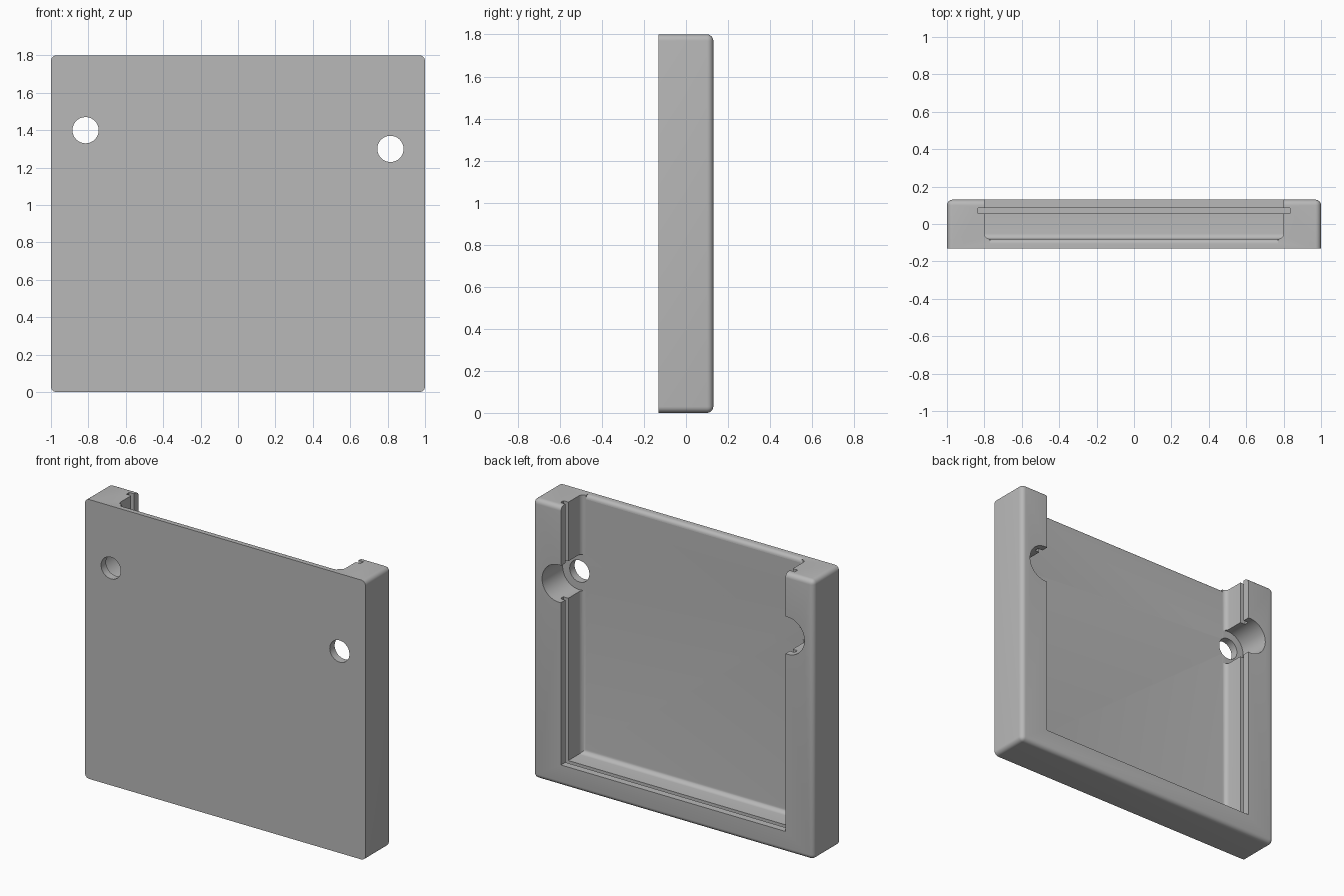
import bpy, bmesh
from math import sin, cos, pi
from mathutils import Matrix, Vector

if "Cube" in bpy.data.objects:
    bpy.data.objects.remove(bpy.data.objects["Cube"], do_unlink=True)

WALL, FLOOR, BACK, TOP = 0.80, -0.08, 0.13, 1.8
LEDGE, FILLET = 0.135, 0.03

grey = bpy.data.materials.new("plain_grey")
grey.use_nodes = True
colour = (0.48, 0.48, 0.48, 1)
grey.diffuse_color = colour
grey.node_tree.nodes["Principled BSDF"].inputs["Base Color"].default_value = colour


def finish(name, bm):
    bmesh.ops.recalc_face_normals(bm, faces=bm.faces)
    mesh = bpy.data.meshes.new(name)
    bm.to_mesh(mesh)
    bm.free()
    mesh.materials.append(grey)
    obj = bpy.data.objects.new(name, mesh)
    bpy.context.collection.objects.link(obj)
    return obj


def box(name, low, high, rounded=None):
    """Box between two corners; edges whose midpoint passes the rule are filleted."""
    low, high = Vector(low), Vector(high)
    bm = bmesh.new()
    bmesh.ops.create_cube(bm, size=1)
    scale = Matrix.Diagonal(high - low)
    for v in bm.verts:
        v.co = (low + high) / 2 + scale @ v.co
    if rounded:
        edges = [e for e in bm.edges if rounded((e.verts[0].co + e.verts[1].co) / 2)]
        bmesh.ops.bevel(bm, geom=edges, offset=FILLET, segments=6, profile=0.5,
                        affect='EDGES')
    return finish(name, bm)


def bore(name, x, z, radius, y0, y1):
    bm = bmesh.new()
    bmesh.ops.create_cone(bm, cap_ends=True, segments=64, radius1=radius, radius2=radius,
                          depth=y1 - y0)
    bmesh.ops.transform(bm, verts=bm.verts, matrix=Matrix.Translation((x, (y0 + y1) / 2, z))
                        @ Matrix.Rotation(pi / 2, 4, 'X'))
    return finish(name, bm)


def rim_cutter():
    """Rounds the inner top edge of the front panel."""
    bm = bmesh.new()
    r = 0.025
    arc = [(FLOOR - r + r * sin(a), TOP - r + r * cos(a))
           for a in (i * pi / 12 for i in range(7))]
    profile = [(FLOOR - r, TOP + r)] + arc + [(FLOOR + r, TOP - r), (FLOOR + r, TOP + r)]
    face = bm.faces.new([bm.verts.new((-0.77, y, z)) for y, z in profile])
    grown = bmesh.ops.extrude_face_region(bm, geom=[face], use_keep_orig=True)["geom"]
    bmesh.ops.translate(bm, vec=(1.54, 0, 0),
                        verts=[g for g in grown if isinstance(g, bmesh.types.BMVert)])
    return finish("rim_cutter", bm)


# Outer shell: sharp front rim, rounded corners and back edges
shell = box("tray_shell", (-1, -BACK, 0), (1, BACK, TOP), lambda m: m.y > -BACK + 0.01)

# Open-topped recess, panel slot, rim rounding and the two stepped holes
cutters = [
    box("recess_cutter", (-WALL, FLOOR, LEDGE), (WALL, 0.3, 2),
        lambda m: m.y < FLOOR + 0.01 and m.z < 1.9),
    box("slot_cutter", (-0.835, 0.055, 0.10), (0.835, 0.085, 2.1)),
    rim_cutter(),
]
for x, z in ((-0.815, 1.40), (0.815, 1.30)):
    cutters.append(bore("wide_bore_cutter", x, z, 0.12, FLOOR + 0.0005, 0.35))
    cutters.append(bore("through_hole_cutter", x, z, 0.07, -0.3, 0.1))

bpy.ops.object.select_all(action='DESELECT')
bpy.context.view_layer.objects.active = shell
shell.select_set(True)
for cutter in cutters:
    mod = shell.modifiers.new("cut", 'BOOLEAN')
    mod.operation, mod.solver, mod.object = 'DIFFERENCE', 'EXACT', cutter
    bpy.ops.object.modifier_apply(modifier=mod.name)
    bpy.data.objects.remove(cutter, do_unlink=True)
bpy.ops.object.shade_smooth_by_angle(angle=pi / 6)
